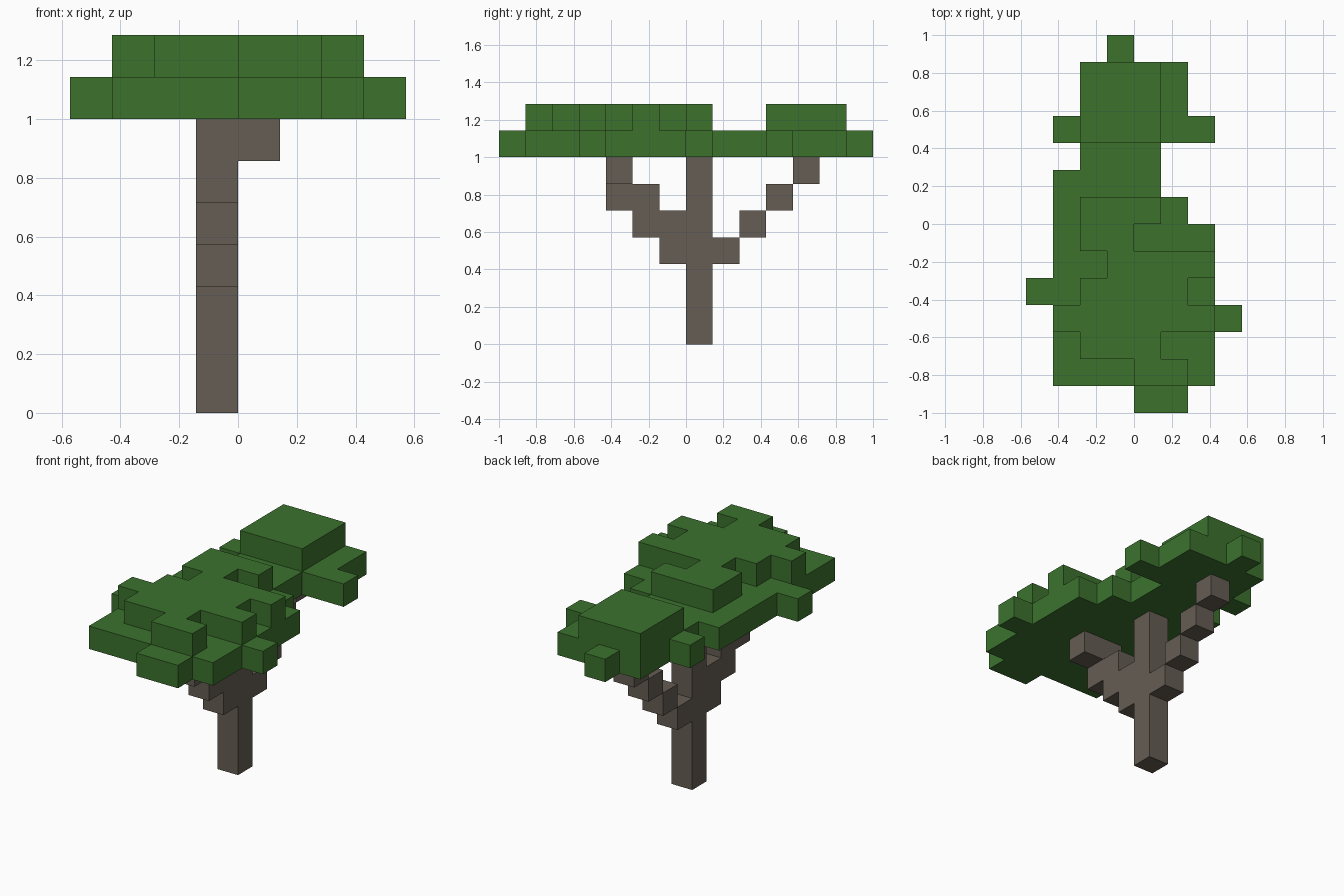
import bpy
import bmesh
import math
from mathutils import Vector

CELL = 1 / 7  # edge of one block

cube = bpy.data.objects.get("Cube")
if cube:
    bpy.data.objects.remove(cube, do_unlink=True)


def make_material(name, rgb):
    mat = bpy.data.materials.new(name)
    mat.use_nodes = True
    colour = (*rgb, 1)
    mat.diffuse_color = colour
    bsdf = mat.node_tree.nodes["Principled BSDF"]
    bsdf.inputs["Base Color"].default_value = colour
    bsdf.inputs["Roughness"].default_value = 0.9
    return mat


def layer(z, rows):
    """Cells of one layer; rows are (y, first x, last x)."""
    return {(x, y, z) for y, a, b in rows for x in range(a, b + 1)}


def build_blocks(name, cells, mat):
    """Outer skin of a set of unit cells, with flat areas merged."""
    bm = bmesh.new()
    for cell in cells:
        centre = Vector(cell) + Vector((0.5, 0.5, 0.5))
        for axis in range(3):
            for sign in (-1, 1):
                normal = Vector((0, 0, 0))
                normal[axis] = sign
                if tuple(int(c + n) for c, n in zip(cell, normal)) in cells:
                    continue
                u = Vector((0, 0, 0))
                u[(axis + 1) % 3] = 0.5
                v = normal.cross(u)
                mid = centre + normal / 2
                corners = (mid - u - v, mid + u - v, mid + u + v, mid - u + v)
                bm.faces.new([bm.verts.new(p * CELL) for p in corners])
    bmesh.ops.remove_doubles(bm, verts=bm.verts, dist=CELL / 100)
    bmesh.ops.dissolve_limit(bm, angle_limit=math.radians(1),
                             verts=bm.verts, edges=bm.edges)
    mesh = bpy.data.meshes.new(name)
    bm.to_mesh(mesh)
    bm.free()
    mesh.materials.append(mat)
    obj = bpy.data.objects.new(name, mesh)
    bpy.context.scene.collection.objects.link(obj)
    return obj


bark = make_material("grey brown bark", (0.130, 0.109, 0.087))
leaf = make_material("leaf green", (0.045, 0.168, 0.027))

# Trunk
build_blocks("trunk", {(-1, 0, z) for z in range(7)}, bark)

# Back branch climbs one block per step
build_blocks("back_branch", {(-1, i + 1, i + 3) for i in range(4)}, bark)

# Front branch is thicker and turns sideways at its tip
front = {(-1, -1 - i, 3 + i) for i in range(3)}
front |= {(-1, -1 - i, 4 + i) for i in range(3)}
front.add((0, -3, 6))
build_blocks("front_branch", front, bark)

# Canopy: wide lower layer, with two raised pads on top
lower = layer(7, [
    (6, -1, -1), (5, -2, 1), (4, -2, 1), (3, -3, 2), (2, -2, 0),
    (1, -3, 0), (0, -3, 1), (-1, -3, 2), (-2, -3, 2), (-3, -4, 2),
    (-4, -3, 3), (-5, -3, 2), (-6, -3, 2), (-7, 0, 1)])
back_pad = layer(8, [(y, -2, 0) for y in (3, 4, 5)])
front_pad = layer(8, [
    (0, -2, 0), (-1, -2, -1), (-2, -1, 2), (-3, -2, 1),
    (-4, -3, 2), (-5, -2, 0), (-6, 0, 1)])
build_blocks("leaf_canopy", lower | back_pad | front_pad, leaf)
